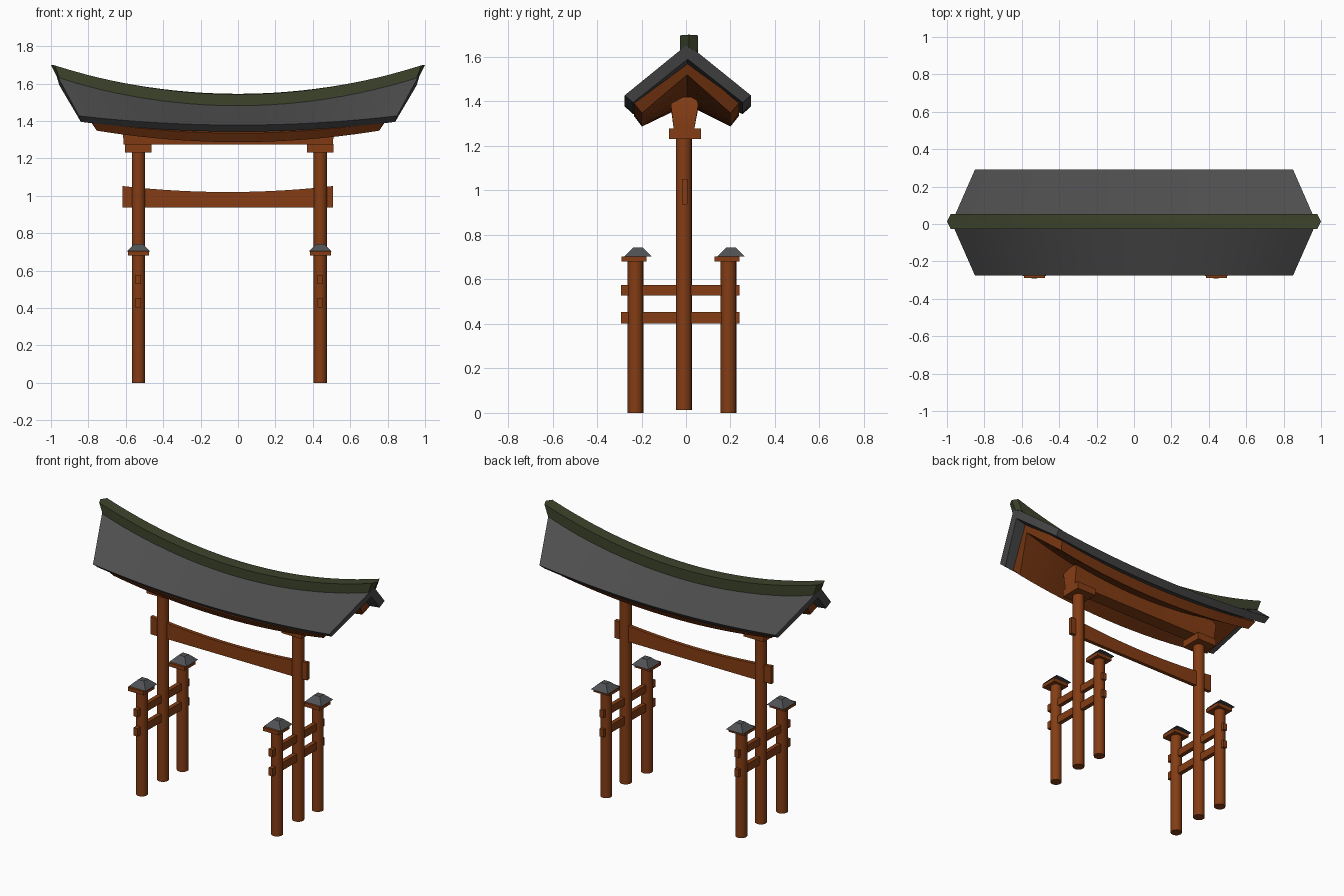
import bpy, bmesh, math
from mathutils import Matrix

if "Cube" in bpy.data.objects:
    bpy.data.objects.remove(bpy.data.objects["Cube"])


def material(name, rgb):
    m = bpy.data.materials.new(name)
    m.diffuse_color = (*rgb, 1)
    m.use_nodes = True
    m.node_tree.nodes["Principled BSDF"].inputs["Base Color"].default_value = m.diffuse_color
    return m


WOOD = material("red_brown_wood", (0.23, 0.046, 0.007))
SLATE = material("dark_grey_roof", (0.075, 0.075, 0.076))
CAP = material("blue_grey_cap", (0.08, 0.085, 0.09))
MOSS = material("dark_olive_ridge", (0.047, 0.057, 0.025))


def finish(name, bm, mat, smooth=False):
    bmesh.ops.recalc_face_normals(bm, faces=bm.faces)
    me = bpy.data.meshes.new(name)
    bm.to_mesh(me)
    bm.free()
    me.materials.append(mat)
    ob = bpy.data.objects.new(name, me)
    bpy.context.collection.objects.link(ob)
    if smooth:
        bpy.ops.object.select_all(action='DESELECT')
        ob.select_set(True)
        bpy.context.view_layer.objects.active = ob
        bpy.ops.object.shade_smooth_by_angle(angle=math.radians(35))
    return ob


def box(name, x, y, z, mat):
    bm = bmesh.new()
    mid = [(a + b) / 2 for a, b in (x, y, z)]
    size = [b - a for a, b in (x, y, z)]
    bmesh.ops.create_cube(bm, size=1, matrix=Matrix.Translation(mid) @ Matrix.Diagonal((*size, 1)))
    return finish(name, bm, mat)


def post(name, x, y, z0, z1, r=0.036):
    bm = bmesh.new()
    bmesh.ops.create_cone(bm, cap_ends=True, segments=20, radius1=r, radius2=r, depth=z1 - z0,
                          matrix=Matrix.Translation((x, y, (z0 + z1) / 2)))
    return finish(name, bm, WOOD, True)


def bowed(name, section, caps, mat, cx=0.0, n=24):
    """Loft along x; each section point is (half length, y, z at middle, z at end)."""
    bm = bmesh.new()
    rings = []
    for i in range(n + 1):
        s = 2 * i / n - 1
        rings.append([bm.verts.new((cx + h * s, y, zm + (ze - zm) * s * s))
                      for h, y, zm, ze in section])
    k = len(section)
    for a, b in zip(rings, rings[1:]):
        for j in range(k):
            bm.faces.new((a[j], a[(j + 1) % k], b[(j + 1) % k], b[j]))
    for ring in (rings[0], rings[-1]):
        for c in caps:
            bm.faces.new([ring[j] for j in c])
    return finish(name, bm, mat, True)


CHEVRON = [(0, 1, 4, 5), (1, 2, 3, 4)]

# Outer roof
bowed("outer_roof", [
    (0.85, -0.276, 1.378, 1.427), (0.975, 0.007, 1.495, 1.657), (0.85, 0.292, 1.378, 1.427),
    (0.84, 0.255, 1.343, 1.395), (0.955, 0.007, 1.444, 1.59), (0.84, -0.238, 1.343, 1.395)],
    CHEVRON, SLATE)

# Inner wooden roof
bowed("inner_roof", [
    (0.78, -0.234, 1.335, 1.392), (0.89, 0.005, 1.444, 1.588), (0.78, 0.238, 1.335, 1.392),
    (0.755, 0.2, 1.287, 1.348), (0.87, 0.005, 1.385, 1.52), (0.755, -0.198, 1.287, 1.348)],
    CHEVRON, WOOD)

# Ridge with pointed ends
bowed("roof_ridge", [
    (0.955, -0.026, 1.475, 1.63), (0.98, -0.026, 1.542, 1.697), (1.0, 0.014, 1.545, 1.70),
    (0.98, 0.054, 1.542, 1.697), (0.955, 0.054, 1.465, 1.625), (0.97, 0.014, 1.47, 1.64)],
    [(0, 1, 2, 5), (5, 2, 3, 4)], MOSS)

# Lintel under the roof
bowed("lintel", [
    (0.56, -0.055, 1.275, 1.275), (0.565, -0.068, 1.37, 1.385), (0.55, -0.055, 1.39, 1.42),
    (0.55, 0.045, 1.39, 1.42), (0.565, 0.055, 1.37, 1.385), (0.56, 0.037, 1.275, 1.275)],
    [(0, 1, 4, 5), (1, 2, 3, 4)], WOOD, cx=-0.052)

# Tie beam with dipped top
bowed("tie_beam", [
    (0.563, -0.018, 0.937, 0.937), (0.563, -0.018, 1.02, 1.052),
    (0.563, 0.006, 1.02, 1.052), (0.563, 0.006, 0.937, 0.937)],
    [(0, 1, 2, 3)], WOOD, cx=-0.054)

for side, x in (("left", -0.532), ("right", 0.440)):
    # Main pillar and its capital
    post(side + "_main_pillar", x, -0.01, 0.013, 1.25)
    box(side + "_capital", (x - 0.072, x + 0.07), (-0.077, 0.067), (1.23, 1.278), WOOD)
    # Rails through the three posts
    for name, z in (("lower", (0.402, 0.453)), ("upper", (0.527, 0.575))):
        box(f"{side}_{name}_rail", (x - 0.015, x + 0.013), (-0.292, 0.241), z, WOOD)
    # Support posts with capped tops
    for end, y in (("front", -0.227), ("rear", 0.191)):
        name = f"{side}_{end}"
        post(name + "_post", x, y, 0, 0.69, 0.035)
        box(name + "_cap_block", (x - 0.056, x + 0.056), (y - 0.063, y + 0.05), (0.68, 0.704), WOOD)
        bm = bmesh.new()
        bmesh.ops.create_cone(bm, cap_ends=True, segments=4, radius1=0.061 * 2 ** 0.5,
                              radius2=0.021 * 2 ** 0.5, depth=0.04,
                              matrix=Matrix.Translation((x, y + 0.011, 0.723))
                              @ Matrix.Rotation(math.pi / 4, 4, 'Z'))
        finish(name + "_cap_roof", bm, CAP)
